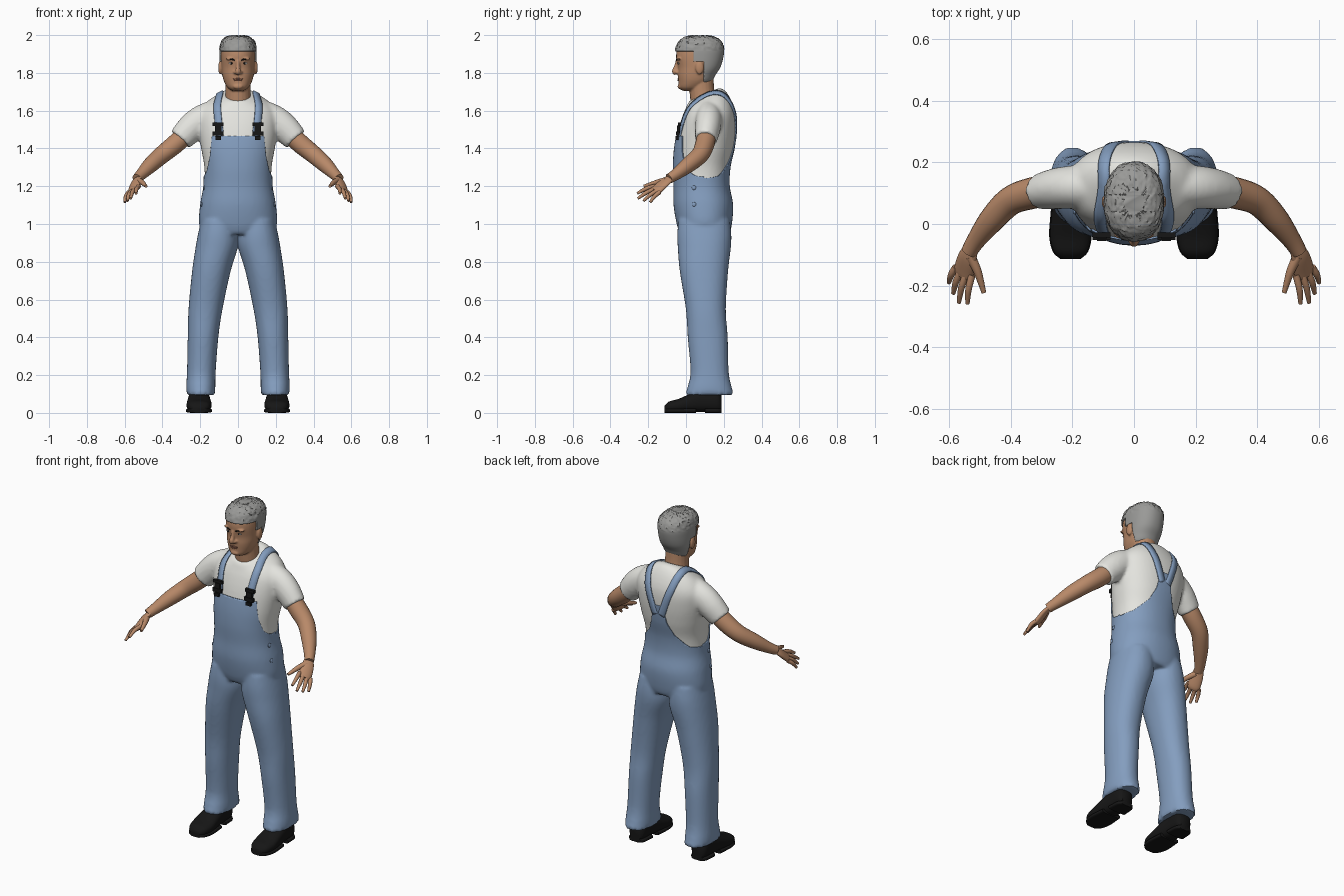
import bpy, bmesh, math, random
from mathutils import Vector, Matrix
from mathutils.bvhtree import BVHTree

random.seed(4)
cube = bpy.data.objects.get("Cube")
if cube:
    bpy.data.objects.remove(cube)


def material(name, *rgb):
    m = bpy.data.materials.new(name)
    m.use_nodes = True
    m.diffuse_color = (*rgb, 1)
    m.node_tree.nodes["Principled BSDF"].inputs["Base Color"].default_value = (*rgb, 1)
    return m


SKIN = material("skin", .48, .25, .14)
HAIR = material("grey_hair", .32, .32, .31)
SHIRT = material("white_cotton", .78, .78, .74)
DENIM = material("blue_denim", .23, .34, .52)
BLACK = material("black", .008, .008, .008)
LIP = material("lip", .33, .14, .09)
EYE = material("eye_white", .6, .58, .55)


# ---- helpers ----
def spline(rows, n=6):
    """Smooth curve through rows of numbers."""
    rows = [Vector(r) for r in rows]
    out = []
    for i in range(len(rows) - 1):
        a, b, c, d = rows[max(i - 1, 0)], rows[i], rows[i + 1], rows[min(i + 2, len(rows) - 1)]
        for k in range(n):
            t = k / n
            out.append(b + (c - a) * (t / 2) + (a * 2 - b * 5 + c * 4 - d) * (t * t / 2)
                       + (b * 3 - a - c * 3 + d) * (t ** 3 / 2))
    return out + [rows[-1]]


def loft(bm, rings, seg=32, power=2.0):
    """Skin closed rings given as (centre, half axis, half axis)."""
    loops = []
    for c, u, v in rings:
        loop = []
        for k in range(seg):
            a = math.tau * k / seg
            p, q = [math.copysign(abs(f) ** (2 / power), f) for f in (math.cos(a), math.sin(a))]
            loop.append(bm.verts.new(c + u * p + v * q))
        loops.append(loop)
    for a, b in zip(loops, loops[1:]):
        for k in range(seg):
            bm.faces.new((a[k], a[k - 1], b[k - 1], b[k]))
    bm.faces.new(loops[0])
    bm.faces.new(loops[-1])


def stack(rows, side=1):
    """Horizontal rings from rows of z, x, y, half width, half depth, tilt."""
    return [(Vector((side * x, y, z)), Vector((rx, 0, 0)), Vector((0, ry, ry * tilt)))
            for z, x, y, rx, ry, tilt in spline(rows)]


def tube(bm, rows, side=1, seg=20, flat=1.0, across=(0, 0, 1)):
    """Round tube through rows of x, y, z, radius."""
    rows = spline(rows)
    pts = [Vector((side * r[0], r[1], r[2])) for r in rows]
    ref = Vector((side * across[0], across[1], across[2]))
    rings = []
    for i, p in enumerate(pts):
        t = pts[min(i + 1, len(pts) - 1)] - pts[max(i - 1, 0)]
        v = t.cross(ref).normalized()
        u = v.cross(t).normalized()
        rings.append((p, u * rows[i][3], v * rows[i][3] * flat))
    loft(bm, rings, seg)


def ball(bm, centre, size):
    bmesh.ops.create_uvsphere(bm, u_segments=20, v_segments=12, radius=1,
                              matrix=Matrix.Translation(centre) @ Matrix.Diagonal((*size, 1)))


def block(bm, centre, size):
    bmesh.ops.create_cube(bm, size=1, matrix=Matrix.Translation(centre) @ Matrix.Diagonal((*size, 1)))


def finish(name, bm, mat, mirror=False, solid=0, offset=1, recalc=True):
    if recalc:
        bmesh.ops.recalc_face_normals(bm, faces=bm.faces)
    me = bpy.data.meshes.new(name)
    bm.to_mesh(me)
    bm.free()
    me.materials.append(mat)
    me.shade_smooth()
    me.set_sharp_from_angle(angle=math.radians(50))
    ob = bpy.data.objects.new(name, me)
    bpy.context.collection.objects.link(ob)
    if mirror:
        ob.modifiers.new("mirror", "MIRROR")
    if solid:
        m = ob.modifiers.new("thickness", "SOLIDIFY")
        m.thickness, m.offset = solid, offset
    return ob


def fuse(ob, voxel, rounds):
    """Melt overlapping volumes into one smooth skin."""
    m = ob.modifiers.new("fuse", "REMESH")
    m.mode, m.voxel_size = "VOXEL", voxel
    m = ob.modifiers.new("soften", "SMOOTH")
    m.factor, m.iterations = .5, rounds
    bpy.context.view_layer.update()
    me = bpy.data.meshes.new_from_object(ob.evaluated_get(bpy.context.evaluated_depsgraph_get()))
    ob.modifiers.clear()
    ob.data = me
    me.shade_smooth()
    bm = bmesh.new()
    bm.from_mesh(me)
    return bm


def cut(bm, co, no):
    bmesh.ops.bisect_plane(bm, geom=bm.verts[:] + bm.edges[:] + bm.faces[:], dist=1e-5,
                           plane_co=co, plane_no=no)


def keep_faces(bm, rule):
    gone = [f for f in bm.faces if not rule(f.calc_center_median())]
    bmesh.ops.delete(bm, geom=gone, context="FACES")


# ---- clothed body: torso, sleeves and trouser legs fused ----
bm = bmesh.new()
loft(bm, stack([(.95, 0, .1, .17, .125, 0), (1, 0, .097, .2, .14, 0), (1.1, 0, .092, .195, .152, 0),
                (1.2, 0, .083, .178, .143, 0), (1.3, 0, .083, .178, .147, 0), (1.4, 0, .097, .195, .155, 0),
                (1.5, 0, .112, .21, .152, 0), (1.58, 0, .122, .21, .14, .05), (1.635, 0, .118, .175, .12, .2),
                (1.668, 0, .105, .12, .1, .4), (1.685, 0, .095, .08, .08, .45)]), 48, 2.2)
LEG = [(.1, .197, .125, .07, .122, 0), (.14, .197, .125, .071, .11, 0), (.22, .194, .125, .07, .095, 0),
       (.4, .185, .115, .075, .1, 0), (.55, .172, .105, .084, .1, 0), (.75, .141, .095, .096, .122, 0),
       (.88, .112, .097, .106, .135, 0), (.95, .105, .097, .1, .137, 0), (1.02, .1, .096, .09, .13, 0)]
SLEEVE = [(.1, .12, 1.58, .085), (.19, .12, 1.55, .08), (.25, .115, 1.505, .076), (.305, .105, 1.447, .066)]
for side in (1, -1):
    loft(bm, stack(LEG, side), 36, 2.2)
    tube(bm, SLEEVE, side, 28, .88)
body_ob = finish("body", bm, SHIRT)
body = fuse(body_ob, .01, 5)
bpy.data.objects.remove(body_ob)
surface = BVHTree.FromBMesh(body)

# ---- split the body into shirt and overalls along the bib edges ----
WAIST = 1.24
FRONT = [(.18, WAIST), (.16, 1.285), (.145, 1.36), (.135, 1.465)]
BACK = [(.18, WAIST), (.145, 1.255), (.08, 1.33), (.05, 1.4), (.03, 1.5)]
for edge in (FRONT, BACK):
    cut(body, (0, 0, edge[-1][1]), (0, 0, 1))
    for (x, z), (x2, z2) in zip(edge, edge[1:]):
        for side in (1, -1):
            cut(body, (side * x, 0, z), (side * (z2 - z), 0, x - x2))
cut(body, (0, 0, WAIST), (0, 0, 1))


def is_denim(c):
    if c.z < WAIST:
        return True
    edge = FRONT if c.y < .09 else BACK
    for (x, z), (x2, z2) in zip(edge, edge[1:]):
        if z <= c.z < z2:
            return abs(c.x) < x + (x2 - x) * (c.z - z) / (z2 - z)
    return False


trousers = body.copy()
keep_faces(trousers, is_denim)
keep_faces(body, lambda c: not is_denim(c))
finish("overalls", trousers, DENIM, solid=.006, recalc=False)
finish("shirt", body, SHIRT, recalc=False)

# ---- shoulder straps laid on the shirt ----
bm = bmesh.new()
path = []
for p in spline([(.105, -.07, 1.47), (.11, -.04, 1.54), (.115, .01, 1.63), (.115, .1, 1.72),
                 (.1, .2, 1.69), (.07, .28, 1.58), (.02, .28, 1.44)], 8):
    co, no, _, _ = surface.find_nearest(p)
    path.append((co + no * .003, no))
last = None
for i, (co, no) in enumerate(path):
    t = path[min(i + 1, len(path) - 1)][0] - path[max(i - 1, 0)][0]
    w = t.cross(no).normalized() * .02
    pair = [bm.verts.new(co + w * k) for k in (-1, 0, 1)]
    if last:
        for k in (0, 1):
            bm.faces.new((last[k], last[k + 1], pair[k + 1], pair[k]))
    last = pair
finish("shoulder_straps", bm, DENIM, True, .007, 0)

# ---- buckles and side buttons ----
bm = bmesh.new()
for z, w, h in ((1.528, .058, .018), (1.502, .034, .04), (1.48, .058, .022), (1.455, .03, .02)):
    co = surface.find_nearest(Vector((.105, -.1, z)))[0]
    block(bm, (.105, co.y - .008, z), (w, .016, h))
finish("strap_buckles", bm, BLACK, True)
bm = bmesh.new()
for z in (1.2, 1.11):
    co = surface.find_nearest(Vector((.25, .02, z)))[0]
    ball(bm, co + Vector((.006, 0, 0)), (.006, .012, .012))
finish("side_buttons", bm, DENIM, True)

# ---- arms and hands ----
bm = bmesh.new()
tube(bm, [(.26, .112, 1.49, .05), (.33, .1, 1.425, .051), (.4, .075, 1.368, .047), (.46, .015, 1.315, .042),
          (.51, -.05, 1.265, .031), (.535, -.09, 1.24, .026)])
first, little = Vector((.525, -.165, 1.2)), Vector((.578, -.14, 1.168))
spread = little - first
mid = first + spread / 2
tube(bm, [(.525, -.075, 1.25, .024), (.54, -.11, 1.222, .034), (*mid, .037), (.557, -.168, 1.174, .03)],
     flat=.45, across=spread)
for k, tip in enumerate(((.54, -.258, 1.162), (.568, -.255, 1.135), (.586, -.225, 1.122), (.6, -.19, 1.115))):
    base = first + spread * (k / 3)
    tip = Vector(tip)
    bend = (base + tip) / 2 + Vector((.004, 0, .006))
    tube(bm, [(*base, .012), (*bend, .011), (*tip, .007)], seg=10)
tube(bm, [(.53, -.105, 1.232, .017), (.507, -.155, 1.22, .014), (.487, -.222, 1.2, .008)], seg=10)
finish("arms_and_hands", bm, SKIN, True)

# ---- shoes ----
bm = bmesh.new()
SHOE = [(-.113, .03, .034), (-.09, .054, .056), (-.04, .066, .07), (.03, .062, .1),
        (.1, .055, .125), (.165, .05, .12), (.188, .034, .09)]
shoe = spline(SHOE)
loft(bm, [(Vector((.206, y, h / 2 + .004)), Vector((w, 0, 0)), Vector((0, 0, h / 2))) for y, w, h in shoe], 32, 2.5)
for start, end in ((-.2, .06), (.09, .2)):
    loft(bm, [(Vector((.206, y, .012)), Vector((w + .003, 0, 0)), Vector((0, 0, .012)))
              for y, w, h in shoe if start < y < end], 32, 4)
finish("shoes", bm, BLACK, True)

# ---- head with neck, nose and ears fused ----
HEAD = [(1.705, -.018, .05, .03), (1.722, -.036, .09, .055), (1.755, -.04, .13, .074), (1.79, -.043, .15, .083),
        (1.83, -.043, .175, .088), (1.88, -.052, .19, .091), (1.92, -.048, .194, .09),
        (1.96, -.03, .178, .08), (1.982, 0, .145, .056), (1.99, .04, .1, .025)]


def skull(grow):
    return stack([(z + grow * (z > 1.9), 0, (f + b) / 2, w + grow, (b - f) / 2 + grow, 0) for z, f, b, w in HEAD])


bm = bmesh.new()
loft(bm, skull(0), 40, 2.2)
tube(bm, [(0, .098, 1.62, .072), (0, .085, 1.7, .066), (0, .08, 1.78, .066)], across=(1, 0, 0))
tube(bm, [(0, -.046, 1.865, .009), (0, -.053, 1.83, .011), (0, -.06, 1.808, .015), (0, -.05, 1.796, .012)],
     across=(1, 0, 0))
ball(bm, (0, -.033, 1.728), (.026, .012, .014))
for side in (1, -1):
    ball(bm, (side * .014, -.047, 1.803), (.011, .012, .009))
    ball(bm, (side * .094, .072, 1.828), (.011, .022, .036))
    ball(bm, (side * .036, -.037, 1.875), (.03, .013, .008))
head_ob = finish("head", bm, SKIN)
head_bm = fuse(head_ob, .005, 3)
face = BVHTree.FromBMesh(head_bm)
head_bm.free()


def on_face(x, z):
    return face.ray_cast(Vector((x, -1, z)), Vector((0, 1, 0)))[0]


# ---- facial details ----
eyes, dark, lips = bmesh.new(), bmesh.new(), bmesh.new()
ball(eyes, on_face(.036, 1.851), (.014, .004, .0055))
ball(dark, on_face(.035, 1.851) - Vector((0, .003, 0)), (.006, .003, .0055))
tube(dark, [(*on_face(x, z), r) for x, z, r in ((.017, 1.866, .003), (.036, 1.873, .004), (.058, 1.869, .002))], seg=8)
ball(lips, on_face(0, 1.768), (.026, .004, .004))
ball(lips, on_face(0, 1.76), (.021, .005, .004))
finish("eyes", eyes, EYE, True)
finish("pupils_and_brows", dark, BLACK, True)
finish("lips", lips, LIP)

# ---- short hair cap with a ruffled crown ----
bm = bmesh.new()
loft(bm, skull(.007), 72, 2.2)
bmesh.ops.recalc_face_normals(bm, faces=bm.faces)
for z in (1.915, 1.86, 1.752):
    cut(bm, (0, 0, z), (0, 0, 1))
for y in (.04, .095):
    cut(bm, (0, y, 0), (0, 1, 0))
keep_faces(bm, lambda c: c.z > 1.915 or (c.y > .04 and c.z > 1.86) or (c.y > .095 and c.z > 1.752))
bm.normal_update()
for v in bm.verts:
    if v.co.z > 1.925:
        v.co += v.normal * random.uniform(-.003, .004)
finish("hair", bm, HAIR, solid=.012, offset=-1, recalc=False)
